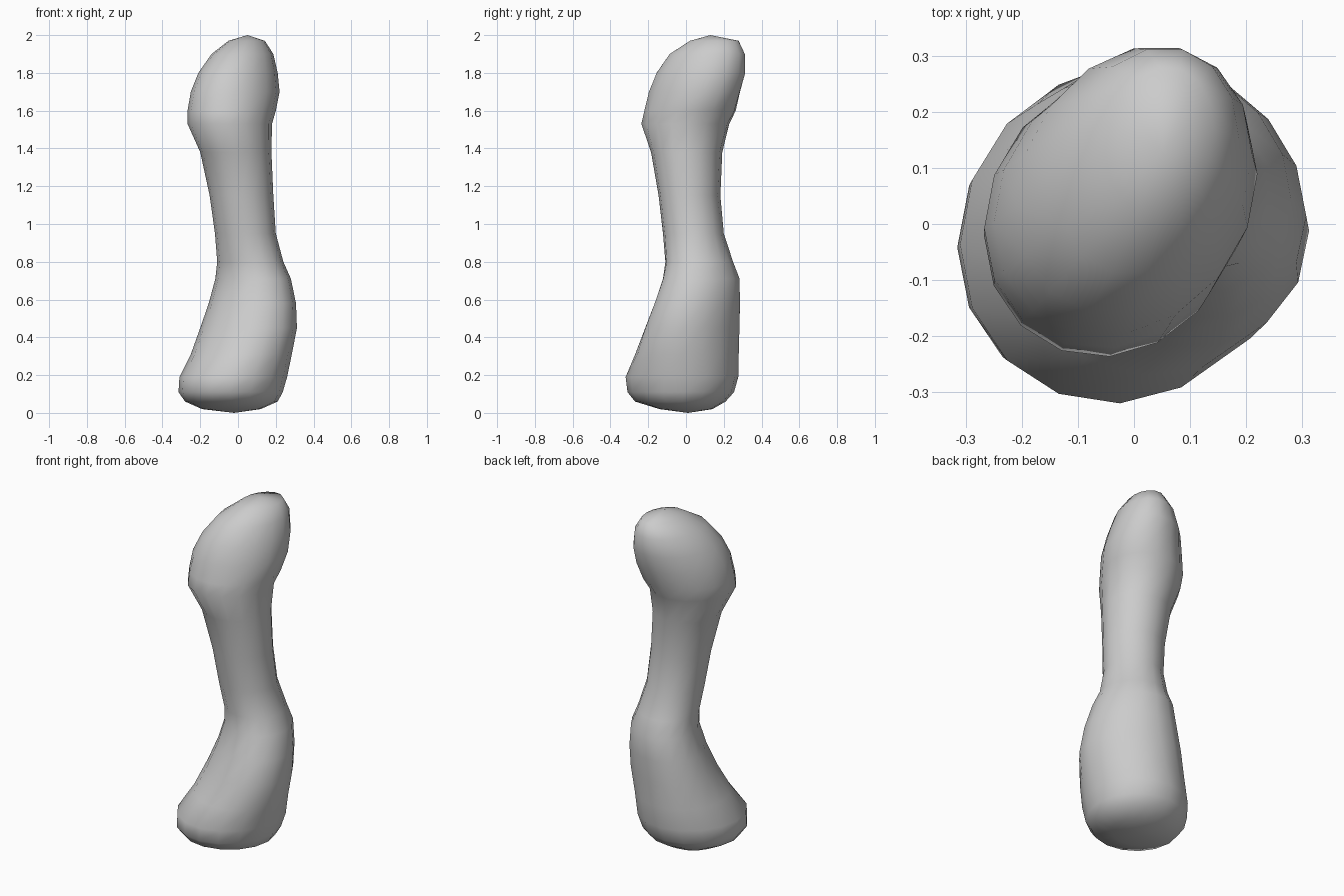
import bpy, bmesh, math

SIDES = 16
# Horizontal slices: z, x min, x max, y min, y max, diagonal lean of the section
SLICES = [
    (0.02, -0.19, 0.12, -0.14, 0.14, 0.0),
    (0.06, -0.28, 0.21, -0.27, 0.21, 0.05),
    (0.11, -0.315, 0.237, -0.31, 0.255, 0.05),
    (0.19, -0.31, 0.26, -0.32, 0.277, 0.05),
    (0.31, -0.25, 0.285, -0.27, 0.28, -0.08),
    (0.45, -0.20, 0.312, -0.22, 0.287, -0.18),
    (0.58, -0.155, 0.307, -0.17, 0.29, -0.20),
    (0.71, -0.12, 0.28, -0.125, 0.287, -0.18),
    (0.80, -0.11, 0.24, -0.11, 0.25, -0.10),
    (0.95, -0.122, 0.20, -0.122, 0.20, -0.03),
    (1.15, -0.15, 0.187, -0.145, 0.182, -0.03),
    (1.38, -0.20, 0.177, -0.185, 0.192, 0.0),
    (1.53, -0.267, 0.18, -0.237, 0.23, 0.08),
    (1.60, -0.267, 0.20, -0.222, 0.265, 0.12),
    (1.70, -0.25, 0.22, -0.20, 0.29, 0.18),
    (1.80, -0.21, 0.21, -0.16, 0.318, 0.20),
    (1.90, -0.14, 0.187, -0.09, 0.315, 0.20),
    (1.97, -0.05, 0.142, 0.02, 0.28, 0.15),
]

bm = bmesh.new()


def ring(z, x0, x1, y0, y1, lean):
    """Oval section that fills the given extents, skewed along a diagonal."""
    phase = math.acos(lean)
    verts = []
    for i in range(SIDES):
        t = 2 * math.pi * i / SIDES
        verts.append(bm.verts.new(((x0 + x1) / 2 + (x1 - x0) / 2 * math.cos(t),
                                   (y0 + y1) / 2 + (y1 - y0) / 2 * math.cos(t - phase), z)))
    return verts


def cap(loop, tip):
    for a, b in zip(loop, loop[1:] + loop[:1]):
        bm.faces.new((a, b, tip))


# Loft the shaft and both knuckles
rings = [ring(*s) for s in SLICES]
for low, high in zip(rings, rings[1:]):
    for i in range(SIDES):
        j = (i + 1) % SIDES
        bm.faces.new((low[i], low[j], high[j], high[i]))

# Close the rounded ends
cap(rings[0], bm.verts.new((-0.02, 0.01, 0.0)))
cap(rings[-1], bm.verts.new((0.05, 0.13, 2.0)))
bmesh.ops.recalc_face_normals(bm, faces=bm.faces)

mesh = bpy.data.meshes.new("bone")
bm.to_mesh(mesh)
bm.free()
mesh.polygons.foreach_set("use_smooth", [True] * len(mesh.polygons))
bone = bpy.data.objects.new("bone", mesh)
bpy.context.collection.objects.link(bone)
